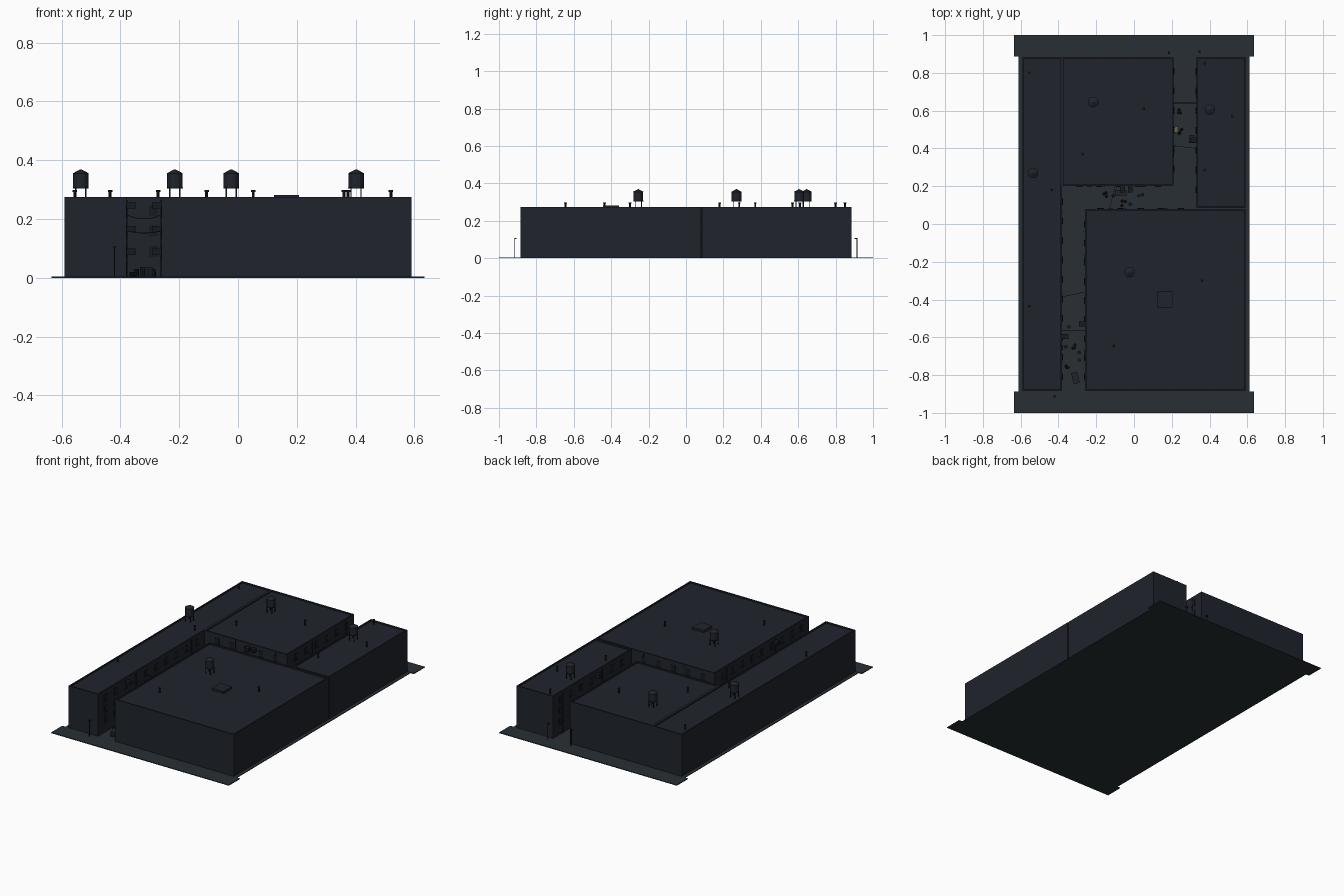
import bpy, bmesh, math, random
from mathutils import Matrix, Vector

if "Cube" in bpy.data.objects:
    bpy.data.objects.remove(bpy.data.objects["Cube"])

random.seed(4)
parts = {}


def mat(name, c):
    m = bpy.data.materials.new(name)
    m.diffuse_color = (*c, 1)
    m.use_nodes = True
    m.node_tree.nodes["Principled BSDF"].inputs["Base Color"].default_value = m.diffuse_color
    return m


WALL = mat("dark_brick", (0.014, 0.017, 0.025))
GROUND = mat("asphalt", (0.022, 0.028, 0.034))
DARK = mat("dark_metal", (0.008, 0.010, 0.013))
CARD = mat("cardboard", (0.16, 0.13, 0.07))


def get(name, m):
    return parts.setdefault(name, (bmesh.new(), m))[0]


def box(name, m, x0, x1, y0, y1, z0, z1, rot=0):
    mx = (Matrix.Translation(((x0 + x1) / 2, (y0 + y1) / 2, (z0 + z1) / 2))
          @ Matrix.Rotation(rot, 4, 'Z') @ Matrix.Diagonal((x1 - x0, y1 - y0, z1 - z0, 1)))
    bmesh.ops.create_cube(get(name, m), size=1, matrix=mx)


def block(name, m, x, y, z, sx, sy, sz, rot=0):
    box(name, m, x - sx / 2, x + sx / 2, y - sy / 2, y + sy / 2, z, z + sz, rot)


def cyl(name, m, x, y, z0, z1, r, r2=None, n=12):
    bmesh.ops.create_cone(get(name, m), cap_ends=True, segments=n, radius1=r,
                          radius2=r if r2 is None else r2, depth=z1 - z0,
                          matrix=Matrix.Translation((x, y, (z0 + z1) / 2)))


def wire(name, m, a, b, sag, r=0.0012):
    # sagging cable made of short straight rods
    a, b = Vector(a), Vector(b)
    pts = [a.lerp(b, i / 8) - Vector((0, 0, sag * 4 * (i / 8) * (1 - i / 8))) for i in range(9)]
    for p, q in zip(pts, pts[1:]):
        d = q - p
        mx = Matrix.Translation((p + q) / 2) @ d.to_track_quat('Z', 'Y').to_matrix().to_4x4()
        bmesh.ops.create_cone(get(name, m), cap_ends=True, segments=5, radius1=r, radius2=r,
                              depth=d.length, matrix=mx)


# ground and the two street strips
box("alley_ground", GROUND, -0.612, 0.612, -0.89, 0.89, 0, 0.004)
for s in (-1, 1):
    box("street_strip", GROUND, -0.635, 0.635, min(s, s * 0.888), max(s, s * 0.888), 0, 0.005)

# buildings with parapets
ROOF, TOP, T = 0.267, 0.275, 0.008
for n, x0, x1, y0, y1 in [("west_building", -0.59, -0.38, -0.885, 0.885),
                          ("north_building", -0.38, 0.21, 0.20, 0.885),
                          ("east_building", 0.33, 0.59, 0.085, 0.885),
                          ("south_building", -0.26, 0.59, -0.885, 0.08)]:
    box(n, WALL, x0, x1, y0, y1, 0.002, ROOF)
    p = n + "_parapet"
    box(p, WALL, x0, x0 + T, y0, y1, ROOF, TOP)
    box(p, WALL, x1 - T, x1, y0, y1, ROOF, TOP)
    box(p, WALL, x0 + T, x1 - T, y0, y0 + T, ROOF, TOP)
    box(p, WALL, x0 + T, x1 - T, y1 - T, y1, ROOF, TOP)

# water tanks on legs
for x, y in [(-0.535, 0.27), (-0.215, 0.645), (-0.023, -0.255), (0.402, 0.605)]:
    for a in range(4):
        t = math.pi / 4 + a * math.pi / 2
        block("tank_legs", DARK, x + 0.024 * math.cos(t), y + 0.024 * math.sin(t), ROOF, 0.004, 0.004, 0.042)
    cyl("tank_platform", DARK, x, y, 0.303, 0.308, 0.027)
    cyl("water_tank", WALL, x, y, 0.308, 0.355, 0.026)
    cyl("tank_roof", WALL, x, y, 0.355, 0.369, 0.028, 0.002)

# roof vents and hatch
for x, y in [(-0.555, 0.80), (-0.435, 0.18), (-0.555, -0.435), (-0.272, 0.37), (0.052, 0.61),
             (0.375, 0.85), (0.52, 0.57), (0.375, 0.285), (0.36, -0.30), (-0.107, -0.645)]:
    cyl("roof_vent", DARK, x, y, ROOF, 0.292, 0.005, n=8)
    cyl("vent_cap", DARK, x, y, 0.292, 0.299, 0.0075, n=8)
block("roof_hatch", WALL, 0.165, -0.40, ROOF, 0.085, 0.085, 0.014)

# lamp posts
for x, y, s in [(-0.42, -0.915, 1), (0.185, 0.91, -1), (0.347, 0.915, -1)]:
    cyl("lamp_post", DARK, x, y, 0.004, 0.105, 0.002, n=8)
    block("lamp_head", DARK, x, y + 0.003 * s, 0.102, 0.01, 0.012, 0.006)


# alley wall fittings: axis, wall position, outward sign, place along wall
def fit(name, m, axis, w, s, along, z, width, depth, h):
    c = w + s * depth / 2
    if axis == 'x':
        block(name, m, c, along, z, depth, width, h)
    else:
        block(name, m, along, c, z, width, depth, h)


for axis, w, s, lo, hi in [('x', -0.38, 1, -0.86, 0.17), ('x', -0.26, -1, -0.86, 0.05),
                           ('y', 0.20, -1, -0.34, 0.18), ('y', 0.08, 1, -0.23, 0.30),
                           ('x', 0.21, 1, 0.24, 0.86), ('x', 0.33, -1, 0.13, 0.86)]:
    n = int((hi - lo) / 0.1)
    for i in range(n):
        along = lo + (i + 0.5) * (hi - lo) / n
        for z in (0.07, 0.14, 0.21):
            fit("window", DARK, axis, w, s, along, z, 0.03, 0.002, 0.038)
            fit("window_sill", WALL, axis, w, s, along, z - 0.005, 0.036, 0.005, 0.004)
    for k in (0.2, 0.75):
        fit("door", DARK, axis, w, s, lo + k * (hi - lo), 0.004, 0.026, 0.003, 0.05)
        fit("drain_pipe", DARK, axis, w, s, lo + (k + 0.15) * (hi - lo), 0.004, 0.004, 0.004, 0.26)

# air conditioners
for axis, w, s, along in [('x', -0.38, 1, -0.595), ('x', -0.26, -1, -0.53), ('y', 0.20, -1, -0.06),
                          ('y', 0.20, -1, -0.02), ('x', 0.33, -1, 0.445)]:
    for z in (0.078, 0.155, 0.235):
        fit("air_conditioner", DARK, axis, w, s, along, z, 0.026, 0.032, 0.022)

# overhead cables
wire("cable", DARK, (-0.38, -0.385, 0.215), (-0.26, -0.36, 0.215), 0.015)
wire("cable", DARK, (-0.38, -0.565, 0.16), (-0.26, -0.565, 0.16), 0.008)
wire("cable", DARK, (0.21, 0.415, 0.21), (0.33, 0.40, 0.21), 0.015)
wire("cable", DARK, (-0.1, 0.20, 0.2), (-0.13, 0.08, 0.2), 0.015)

# fence across the north alley
for i in range(7):
    cyl("fence_posts", DARK, 0.212 + i * 0.0193, 0.64, 0.004, 0.085, 0.002, n=6)
for z in (0.01, 0.045, 0.08):
    box("fence_rails", DARK, 0.21, 0.33, 0.637, 0.643, z, z + 0.004)

# rubbish on the ground: bins, bags, barrels, crates
for x, y, sx, sy, r in [(-0.31, -0.815, 0.03, 0.055, 0.25), (-0.07, 0.165, 0.055, 0.028, 0),
                        (0.305, 0.45, 0.028, 0.04, 0)]:
    block("rubbish_bin", DARK, x, y, 0.004, sx, sy, 0.028, r)
    block("bin_lid", WALL, x, y, 0.032, sx * 1.08, sy * 1.08, 0.004, r)
for cx, cy in [(-0.347, -0.75), (-0.325, -0.65), (-0.055, 0.11), (-0.155, 0.155), (0.235, 0.60), (0.24, 0.49)]:
    for k in range(3):
        x, y = cx + random.uniform(-.014, .014), cy + random.uniform(-.014, .014)
        mx = Matrix.Translation((x, y, 0.012)) @ Matrix.Diagonal((1, 1, 0.9, 1))
        bmesh.ops.create_icosphere(get("rubbish_bag", DARK), subdivisions=1, radius=0.009, matrix=mx)
for x, y in [(-0.29, -0.72), (-0.345, -0.545), (0.025, 0.15), (0.045, 0.155)]:
    cyl("barrel", DARK, x, y, 0.004, 0.03, 0.009, n=10)
for x, y, r in [(-0.29, -0.68, 0.4), (-0.36, -0.65, 0.1), (-0.02, 0.105, 0.3), (-0.11, 0.15, 0.6)]:
    block("crate", DARK, x, y, 0.004, 0.016, 0.016, 0.016, r)
block("cardboard_box", CARD, 0.222, 0.50, 0.004, 0.022, 0.03, 0.02, 0.1)

for name, (bm, m) in parts.items():
    me = bpy.data.meshes.new(name)
    bm.to_mesh(me)
    bm.free()
    me.materials.append(m)
    bpy.context.collection.objects.link(bpy.data.objects.new(name, me))
